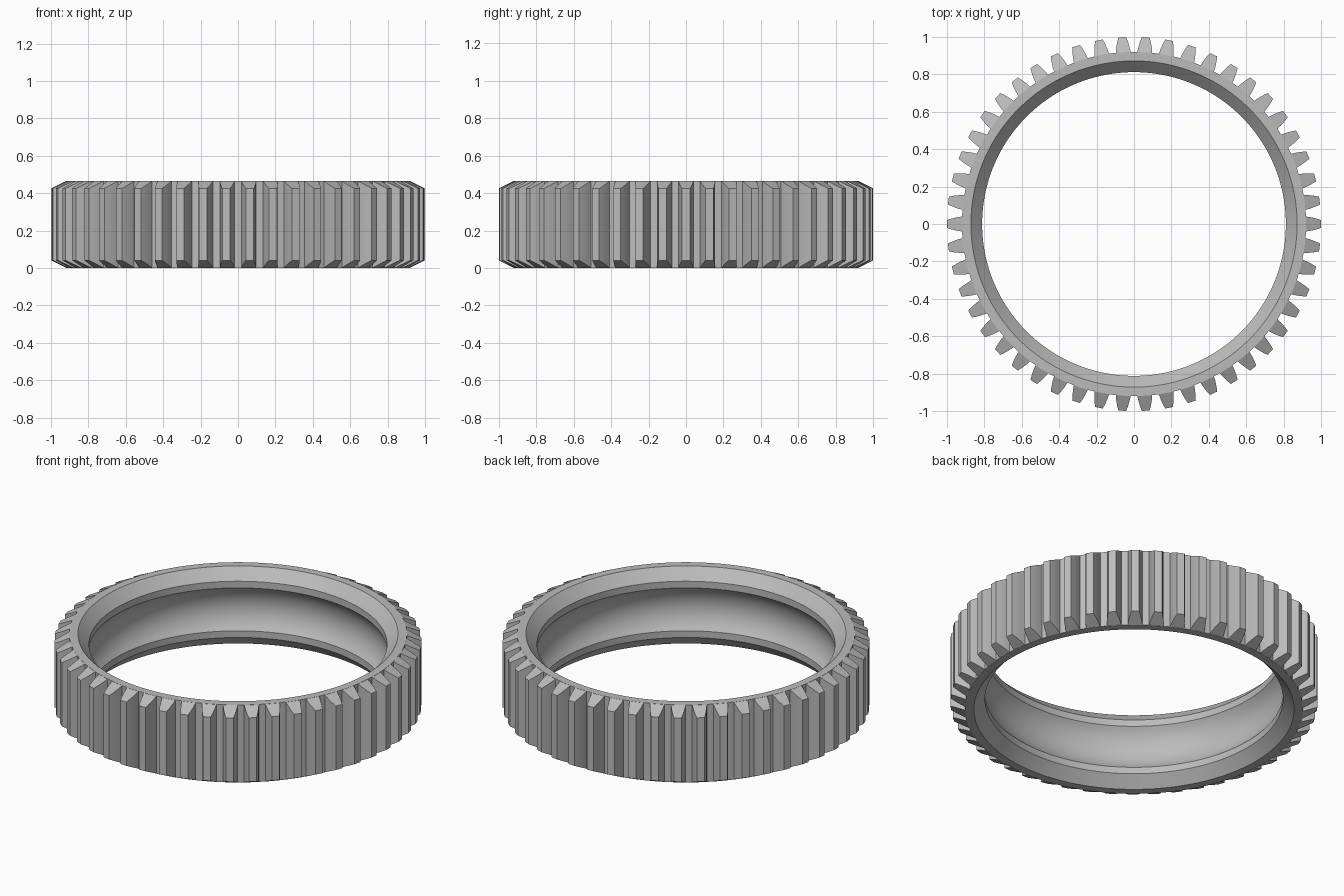
import bpy, bmesh, math
from mathutils import Matrix

TEETH = 50
SEGMENTS = 200
HEIGHT = 0.466
ROOT = 0.918
MID = HEIGHT / 2

cube = bpy.data.objects.get("Cube")
if cube:
    bpy.data.objects.remove(cube, do_unlink=True)

steel = bpy.data.materials.new("grey_steel")
steel.use_nodes = True
steel.diffuse_color = (0.5, 0.5, 0.5, 1)
steel.node_tree.nodes["Principled BSDF"].inputs["Base Color"].default_value = (0.5, 0.5, 0.5, 1)


def finish(bm, name):
    bmesh.ops.recalc_face_normals(bm, faces=bm.faces[:])
    mesh = bpy.data.meshes.new(name)
    bm.to_mesh(mesh)
    bm.free()
    mesh.materials.append(steel)
    obj = bpy.data.objects.new(name, mesh)
    bpy.context.collection.objects.link(obj)
    bpy.ops.object.select_all(action='DESELECT')
    obj.select_set(True)
    bpy.context.view_layer.objects.active = obj
    bpy.ops.object.shade_smooth_by_angle(angle=math.radians(25))
    return obj


# Ring body: upper half of the section, then a rounded inner groove, then the mirror
upper = [(0.92, HEIGHT), (0.872, HEIGHT), (0.812, 0.402), (0.812, 0.362)]
half, depth = 0.362 - MID, 0.05
radius = (half ** 2 + depth ** 2) / (2 * depth)
spread = math.asin(half / radius)
centre = 0.812 + depth - radius
steps = 12
groove = []
for i in range(1, steps):
    a = spread * (1 - 2 * i / steps)
    groove.append((centre + radius * math.cos(a), MID + radius * math.sin(a)))
lower = [(r, HEIGHT - z) for r, z in reversed(upper)]
section = upper + groove + lower

bm = bmesh.new()
rings = []
for s in range(SEGMENTS):
    a = math.tau * s / SEGMENTS
    rings.append([bm.verts.new((r * math.cos(a), r * math.sin(a), z)) for r, z in section])
for s in range(SEGMENTS):
    here, there = rings[s], rings[(s + 1) % SEGMENTS]
    for i in range(len(section)):
        j = (i + 1) % len(section)
        bm.faces.new((here[i], here[j], there[j], there[i]))
finish(bm, "ring_body")

# Teeth: tapered outline with curved flanks and sloping ends
flank = [(ROOT, 0.040), (0.945, 0.036), (0.975, 0.029), (1.0, 0.021)]
outline = flank + [(r, -w) for r, w in reversed(flank)]
bm = bmesh.new()
for t in range(TEETH):
    turn = Matrix.Rotation(math.tau * t / TEETH, 4, 'Z')
    top, bottom = [], []
    for r, w in outline:
        slope = (r - ROOT) * 0.5
        top.append(bm.verts.new((r, w, HEIGHT - slope)))
        bottom.append(bm.verts.new((r, w, slope)))
    bm.faces.new(top)
    bm.faces.new(bottom[::-1])
    # the root side stays open against the ring
    for i in range(len(outline) - 1):
        bm.faces.new((top[i], bottom[i], bottom[i + 1], top[i + 1]))
    bmesh.ops.transform(bm, matrix=turn, verts=top + bottom)
finish(bm, "gear_teeth")
